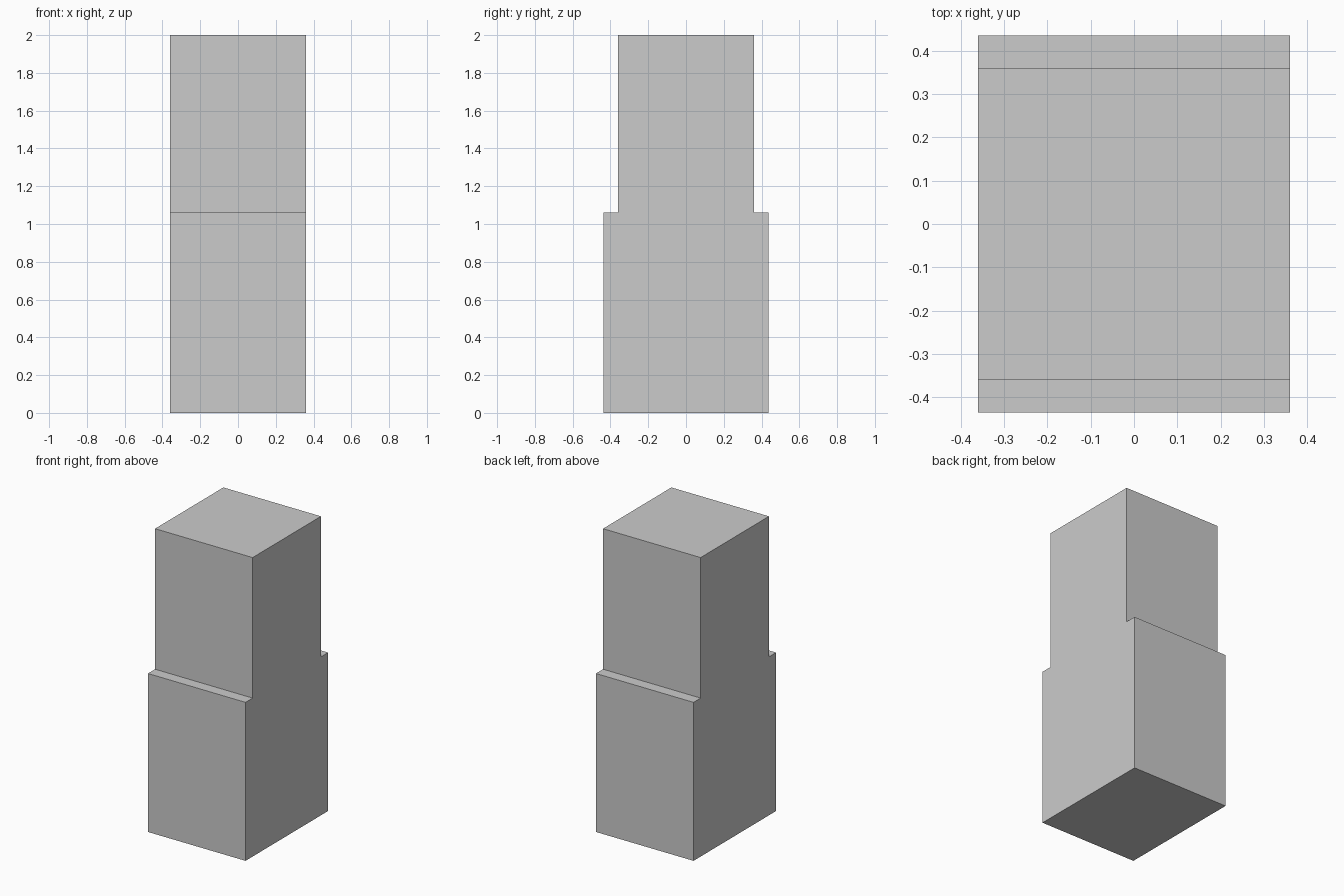
import bpy

if "Cube" in bpy.data.objects:
    bpy.data.objects.remove(bpy.data.objects["Cube"])


def box(name, width, depth, z0, z1):
    """Axis-aligned box centred on the z axis, spanning z0 to z1."""
    bpy.ops.mesh.primitive_cube_add(size=1, location=(0, 0, (z0 + z1) / 2))
    obj = bpy.context.object
    obj.name = name
    obj.scale = (width, depth, z1 - z0)
    bpy.ops.object.transform_apply(location=False, rotation=False, scale=True)
    return obj


WIDTH = 0.722

# Lower block, deeper front to back
box("lower_block", WIDTH, 0.872, 0, 1.06)

# Upper column: middle section and cube on top, flush with each other
box("middle_section", WIDTH, WIDTH, 1.06, 1.27)
box("top_cube", WIDTH, WIDTH, 1.27, 2.0)
